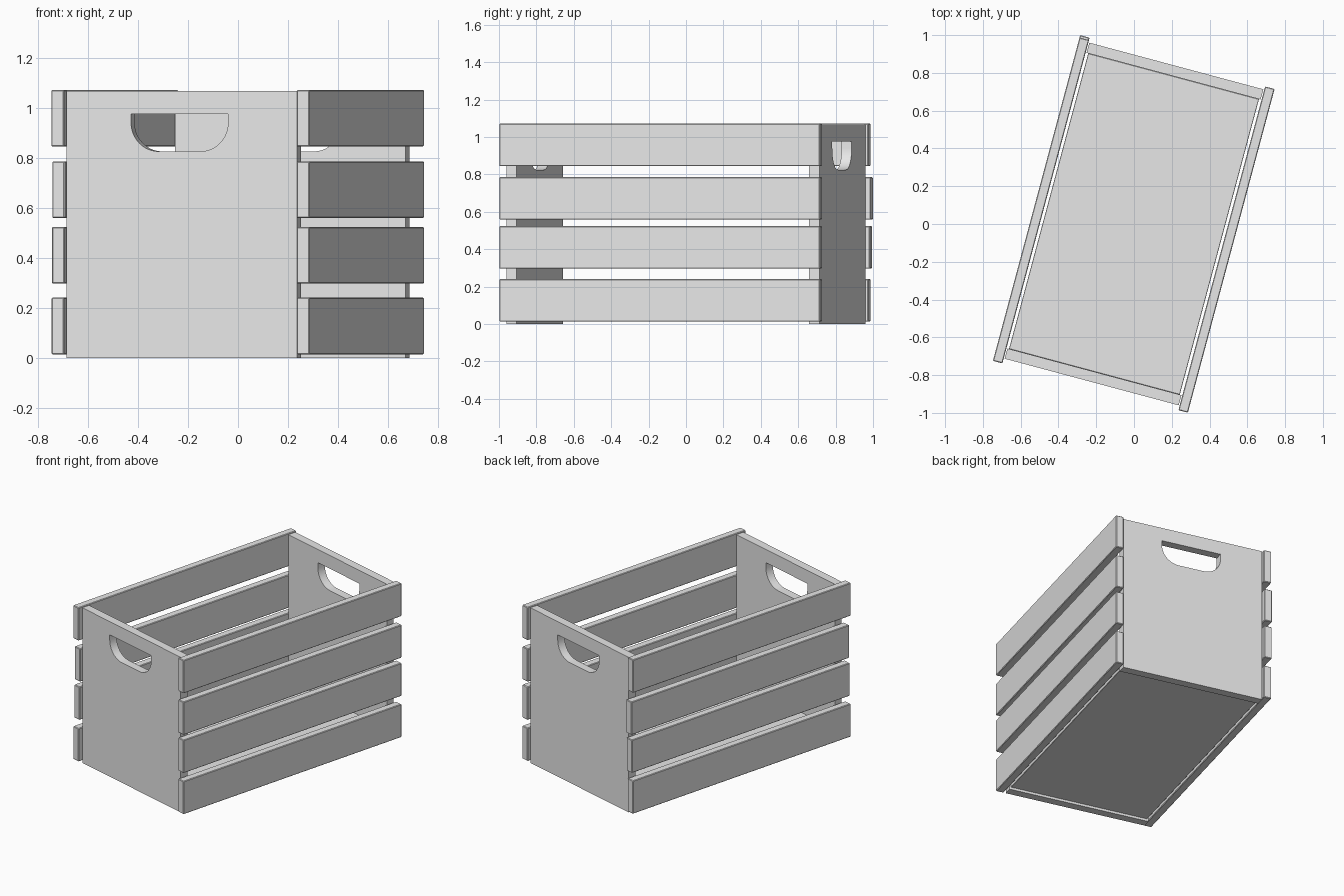
import bpy
import bmesh
from math import cos, sin, pi, radians
from mathutils import Matrix

cube = bpy.data.objects.get("Cube")
if cube:
    bpy.data.objects.remove(cube, do_unlink=True)

# The whole crate is turned about the vertical axis
TURN = Matrix.Rotation(radians(-15), 4, "Z")

grey = bpy.data.materials.new("light_grey")
grey.use_nodes = True
grey.diffuse_color = (0.8, 0.8, 0.8, 1)
grey.node_tree.nodes["Principled BSDF"].inputs["Base Color"].default_value = (0.8, 0.8, 0.8, 1)


def add_object(name, mesh, matrix):
    obj = bpy.data.objects.new(name, mesh)
    bpy.context.collection.objects.link(obj)
    mesh.materials.clear()
    mesh.materials.append(grey)
    obj.matrix_world = TURN @ matrix
    return obj


def board(name, size, centre, bevel=0.004):
    """Box-shaped board with lightly eased edges."""
    bm = bmesh.new()
    bmesh.ops.create_cube(bm, size=1)
    bmesh.ops.scale(bm, vec=size, verts=bm.verts)
    bmesh.ops.bevel(bm, geom=bm.edges[:], offset=bevel, segments=1, affect="EDGES")
    mesh = bpy.data.meshes.new(name)
    bm.to_mesh(mesh)
    bm.free()
    return add_object(name, mesh, Matrix.Translation(centre))


def handle_outline(left, right, low, high, radius, steps=10):
    """Grip slot: square top corners, round bottom corners."""
    points = [(right, high), (left, high)]
    for centre_x, start in ((left + radius, pi), (right - radius, 1.5 * pi)):
        for i in range(steps + 1):
            a = start + i / steps * pi / 2
            points.append((centre_x + radius * cos(a), low + radius + radius * sin(a)))
    return points


def end_panel_mesh(half_width, height, thickness):
    """Upright panel with a grip slot, filled from two closed outlines."""
    curve = bpy.data.curves.new("panel_outline", "CURVE")
    curve.dimensions = "2D"
    curve.fill_mode = "BOTH"
    curve.extrude = thickness / 2
    border = [(-half_width, 0), (half_width, 0), (half_width, height), (-half_width, height)]
    for points in (border, handle_outline(-0.211, 0.191, 0.825, 0.975, 0.115)):
        spline = curve.splines.new("POLY")
        spline.points.add(len(points) - 1)
        for p, (x, y) in zip(spline.points, points):
            p.co = (x, y, 0, 1)
        spline.use_cyclic_u = True
    helper = bpy.data.objects.new("panel_helper", curve)
    bpy.context.collection.objects.link(helper)
    graph = bpy.context.evaluated_depsgraph_get()
    mesh = bpy.data.meshes.new_from_object(helper.evaluated_get(graph))
    bpy.data.objects.remove(helper, do_unlink=True)
    bpy.data.curves.remove(curve)
    # Weld caps to rims so the panel is one closed solid
    bm = bmesh.new()
    bm.from_mesh(mesh)
    bmesh.ops.remove_doubles(bm, verts=bm.verts, dist=0.0001)
    bmesh.ops.recalc_face_normals(bm, faces=bm.faces)
    bm.to_mesh(mesh)
    bm.free()
    return mesh


# End panels: the back one is the front one turned half way round
panel = end_panel_mesh(0.477, 1.066, 0.056)
upright = Matrix.Translation((0, -0.838, 0)) @ Matrix.Rotation(pi / 2, 4, "X")
for name, angle in (("front_panel", 0), ("back_panel", pi)):
    obj = add_object(name, panel.copy(), Matrix.Rotation(angle, 4, "Z") @ upright)
    bpy.ops.object.select_all(action="DESELECT")
    obj.select_set(True)
    bpy.context.view_layer.objects.active = obj
    bpy.ops.object.shade_smooth_by_angle(angle=radians(30))
bpy.data.meshes.remove(panel)

# Floor between the panels
board("floor", (0.936, 1.62, 0.055), (0, 0, 0.043), 0.002)

# Four slats on each side, the left-hand ones in plan slightly staggered
heights = (0.127, 0.41, 0.672, 0.958)
staggers = (-0.006, 0.002, 0.006, -0.007)
for i, (z, shift) in enumerate(zip(heights, staggers), 1):
    board(f"left_slat_{i}", (0.052, 1.774, 0.227), (0.508, -0.004, z))
    board(f"right_slat_{i}", (0.052, 1.772, 0.227), (-0.508, shift, z))
